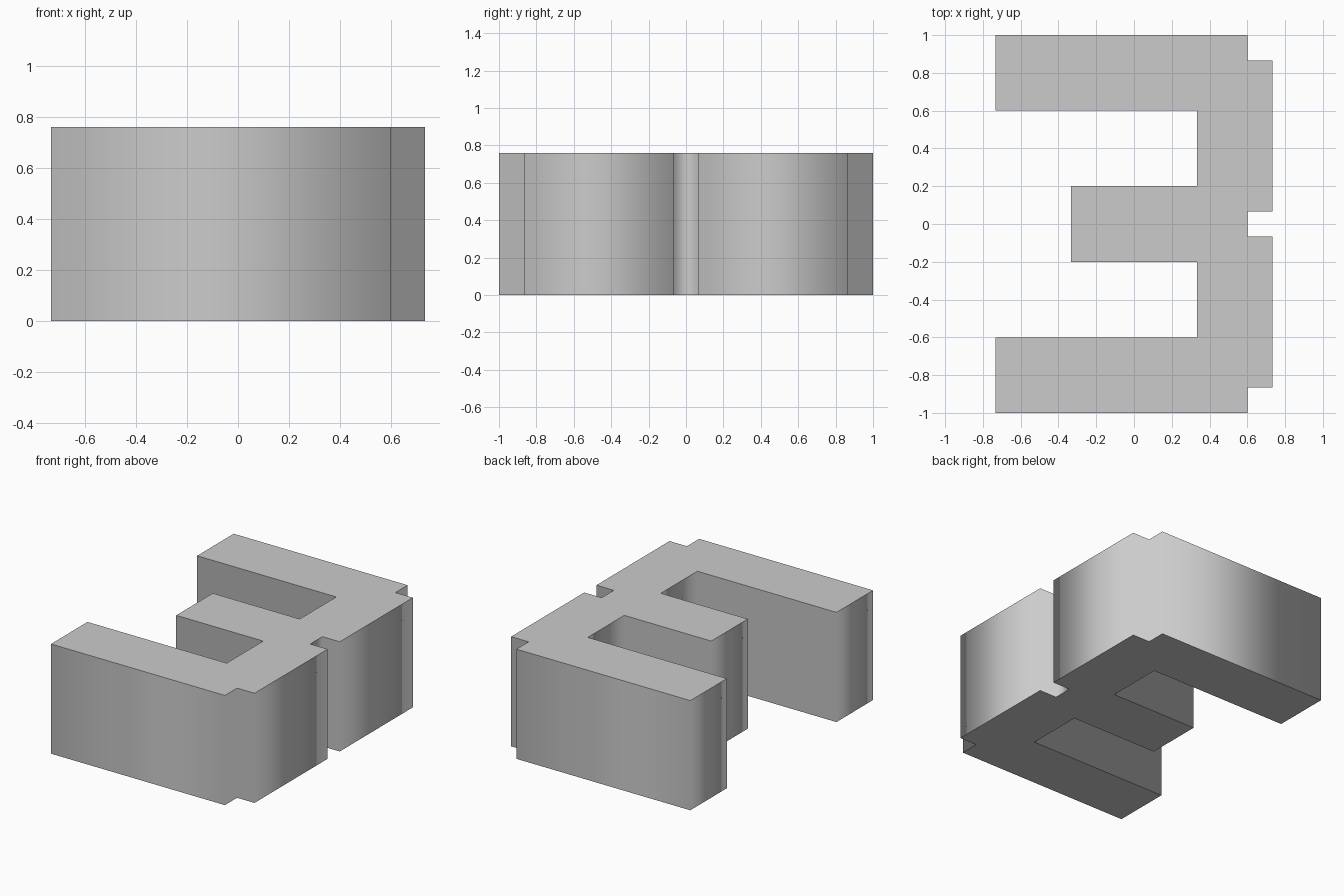
import bpy
import bmesh

cube = bpy.data.objects.get("Cube")
if cube:
    bpy.data.objects.remove(cube, do_unlink=True)

UNIT = 1 / 15      # plan grid step
HEIGHT = 0.76


def make_material(name, rgb):
    mat = bpy.data.materials.new(name)
    mat.use_nodes = True
    colour = (*rgb, 1.0)
    mat.diffuse_color = colour
    mat.node_tree.nodes["Principled BSDF"].inputs["Base Color"].default_value = colour
    return mat


# Back half of the outline in grid steps, from the spine notch round to the middle arm
half = [(9, 1), (11, 1), (11, 13), (9, 13), (9, 15),
        (-11, 15), (-11, 9), (5, 9), (5, 3), (-5, 3)]
outline = half + [(x, -y) for x, y in reversed(half)]

# Extrude the mirrored outline into a solid block
bm = bmesh.new()
base = bm.faces.new([bm.verts.new((x * UNIT, y * UNIT, 0)) for x, y in outline])
top = bmesh.ops.extrude_face_region(bm, geom=[base], use_keep_orig=True)
bmesh.ops.translate(bm, vec=(0, 0, HEIGHT),
                    verts=[v for v in top["geom"] if isinstance(v, bmesh.types.BMVert)])
bmesh.ops.recalc_face_normals(bm, faces=bm.faces)

# Walls shade smoothly round the corners; the cap rims stay crisp
for face in bm.faces:
    face.smooth = True
for edge in bm.edges:
    a, b = edge.verts
    edge.smooth = abs(a.co.z - b.co.z) > HEIGHT / 2

mesh = bpy.data.meshes.new("three_armed_block")
bm.to_mesh(mesh)
bm.free()
mesh.materials.append(make_material("mid_grey", (0.6, 0.6, 0.6)))
block = bpy.data.objects.new("three_armed_block", mesh)
bpy.context.collection.objects.link(block)
